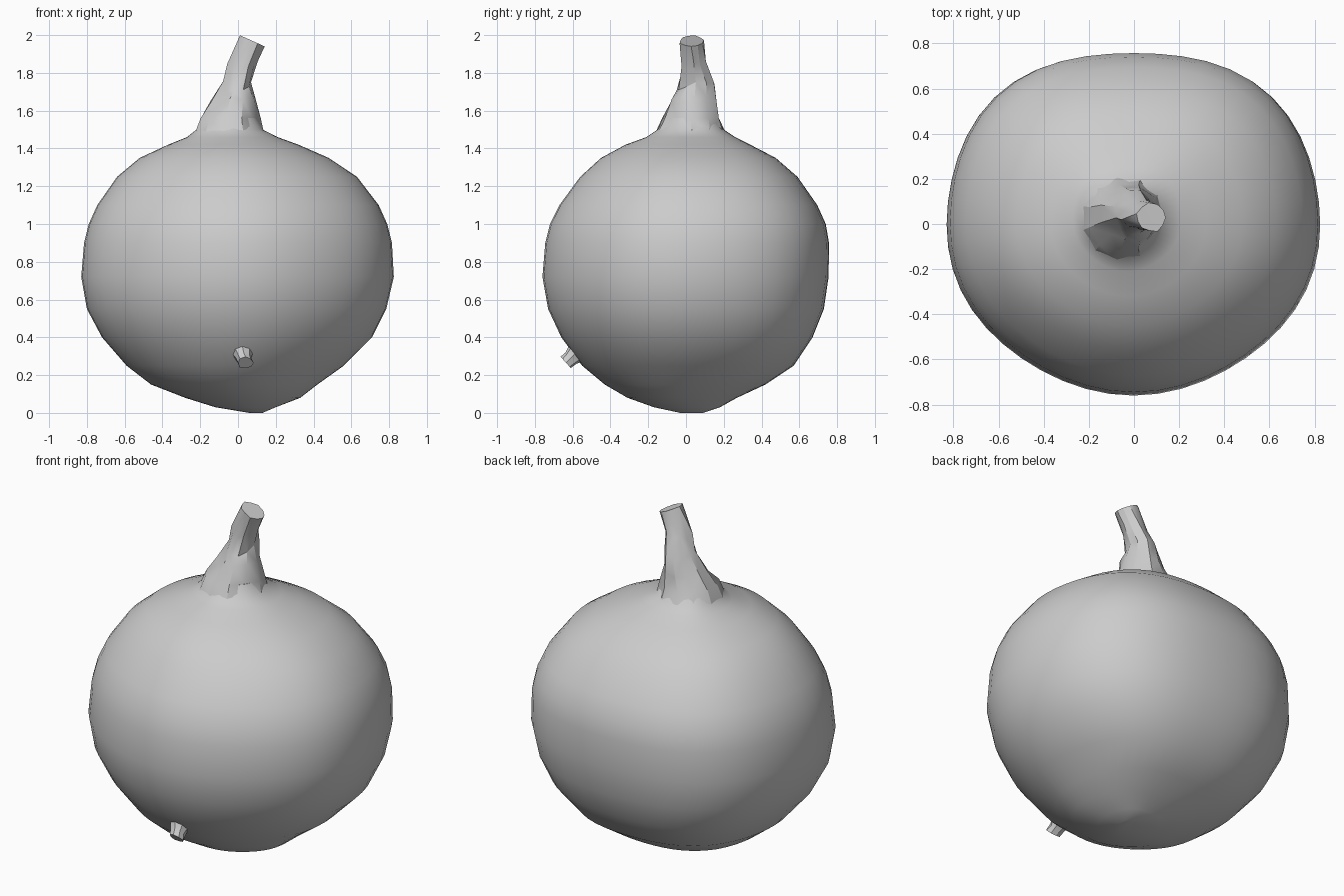
import bpy, bmesh, math, random
from mathutils import Vector
from mathutils.bvhtree import BVHTree

random.seed(4)
cube = bpy.data.objects.get("Cube")
if cube:
    bpy.data.objects.remove(cube, do_unlink=True)

skin = bpy.data.materials.new("skin_grey")
skin.use_nodes = True
grey = (0.6, 0.6, 0.6, 1)
skin.diffuse_color = grey
skin.node_tree.nodes["Principled BSDF"].inputs["Base Color"].default_value = grey


def finish(name, bm, angle):
    mesh = bpy.data.meshes.new(name)
    bm.to_mesh(mesh)
    obj = bpy.data.objects.new(name, mesh)
    bpy.context.collection.objects.link(obj)
    mesh.materials.append(skin)
    bpy.ops.object.select_all(action="DESELECT")
    obj.select_set(True)
    bpy.context.view_layer.objects.active = obj
    bpy.ops.object.shade_smooth_by_angle(angle=math.radians(angle))
    return obj


def loft(rings):
    """Skin a list of closed point rings, returning the mesh and its last ring."""
    bm = bmesh.new()
    rows = [[bm.verts.new(p) for p in ring] for ring in rings]
    n = len(rows[0])
    for low, high in zip(rows, rows[1:]):
        for i in range(n):
            j = (i + 1) % n
            bm.faces.new((low[i], low[j], high[j], high[i]))
    bm.faces.new(rows[0][::-1])
    return bm, bm.faces.new(rows[-1])


# Bulb: height, then left, right, front and back extents
PROFILE = [
    (0.0, 0.06, 0.13, -0.03, 0.09), (0.03, -0.12, 0.2, -0.17, 0.18),
    (0.08, -0.28, 0.33, -0.31, 0.27), (0.15, -0.46, 0.42, -0.43, 0.42),
    (0.25, -0.59, 0.56, -0.55, 0.57), (0.4, -0.72, 0.71, -0.66, 0.67),
    (0.55, -0.8, 0.785, -0.73, 0.73), (0.72, -0.83, 0.825, -0.76, 0.755),
    (0.9, -0.815, 0.815, -0.745, 0.757), (1.0, -0.79, 0.79, -0.72, 0.74),
    (1.1, -0.745, 0.745, -0.67, 0.695), (1.25, -0.64, 0.63, -0.56, 0.59),
    (1.35, -0.52, 0.48, -0.45, 0.475), (1.42, -0.37, 0.32, -0.32, 0.34),
    (1.46, -0.27, 0.21, -0.21, 0.26), (1.5, -0.22, 0.13, -0.15, 0.2),
    (1.56, -0.19, 0.1, -0.11, 0.16)]


def ring(z, x0, x1, y0, y1, n=48, square=1.0, jitter=0.0):
    points = []
    for i in range(n):
        a = math.tau * i / n
        r = 1 + square * (0.02 + 0.045 * math.sin(a)) * math.sin(2 * a) ** 2
        r += random.uniform(-jitter, jitter)
        points.append(Vector(((x0 + x1) / 2 + r * (x1 - x0) / 2 * math.cos(a),
                              (y0 + y1) / 2 + r * (y1 - y0) / 2 * math.sin(a), z)))
    return points


bulb, _ = loft([ring(*row) for row in PROFILE])
surface = BVHTree.FromBMesh(bulb)
finish("bulb", bulb, 50)

# Dried neck: creased, leaning, with a slanted sunken tip
NECK = [
    (1.47, -0.24, 0.14, -0.17, 0.22), (1.56, -0.195, 0.105, -0.12, 0.18),
    (1.65, -0.14, 0.09, -0.08, 0.17), (1.73, -0.09, 0.075, -0.045, 0.15),
    (1.84, -0.055, 0.1, -0.03, 0.11), (1.97, 0.01, 0.14, -0.035, 0.09)]
rings = [ring(*row, n=11, square=0, jitter=0.0 if k == 0 else 0.11)
         for k, row in enumerate(NECK)]
for p in rings[-1]:
    p.z += (0.075 - p.x) * 0.45
for row in rings[2:-1]:
    for p in row:
        p.z += random.uniform(-0.03, 0.03)
neck, tip = loft(rings)
bmesh.ops.inset_individual(neck, faces=[tip], thickness=0.015, depth=-0.02)
bmesh.ops.triangulate(neck, faces=neck.faces[:])
finish("neck", neck, 28)

# Small sprout stub on the lower front
STUB = [((0.02, -0.52, 0.37), 0.1), ((0.02, -0.575, 0.325), 0.06),
        ((0.03, -0.61, 0.29), 0.045), ((0.04, -0.635, 0.265), 0.042)]
axis = (Vector(STUB[-1][0]) - Vector(STUB[0][0])).normalized()
side = Vector((1, 0, 0))
up = axis.cross(side).normalized()
rings = []
for centre, radius in STUB:
    rings.append([Vector(centre) + radius * random.uniform(0.88, 1.08)
                  * (side * math.cos(math.tau * i / 8) + up * math.sin(math.tau * i / 8))
                  for i in range(8)])
stub, end = loft(rings)
bmesh.ops.inset_individual(stub, faces=[end], thickness=0.012, depth=-0.012)
bmesh.ops.recalc_face_normals(stub, faces=stub.faces[:])
finish("sprout_stub", stub, 28)


# Torn skin: thin folded slivers lying on the bulb surface
def flakes(name, centre, spread, count, size, lift):
    bm = bmesh.new()
    origin = Vector((0, 0, 0.75))
    for _ in range(count):
        target = Vector([c + random.uniform(-s, s) for c, s in zip(centre, spread)])
        hit, normal, _, _ = surface.ray_cast(origin, (target - origin).normalized())
        if hit is None:
            continue
        along = normal.orthogonal().normalized()
        across = normal.cross(along)
        a = random.uniform(0, math.tau)
        long = (along * math.cos(a) + across * math.sin(a)) * size * random.uniform(0.6, 1.2)
        wide = normal.cross(long) * 0.45
        crest = hit + normal * lift * random.uniform(0.4, 1)
        base = [hit + d - normal * 0.008 for d in (long, wide, -long, -wide)]
        peak = bm.verts.new(crest)
        verts = [bm.verts.new(p) for p in base]
        for i in range(4):
            bm.faces.new((verts[i], verts[(i + 1) % 4], peak))
    bmesh.ops.recalc_face_normals(bm, faces=bm.faces[:])
    finish(name, bm, 20)


flakes("root_scar", (0.25, -0.08, 0.09), (0.17, 0.24, 0.05), 45, 0.065, 0.025)
flakes("side_tear", (0.62, -0.42, 0.52), (0.04, 0.06, 0.05), 9, 0.045, 0.014)
flakes("front_nick", (-0.26, -0.55, 0.32), (0.04, 0.01, 0.01), 3, 0.03, 0.01)
